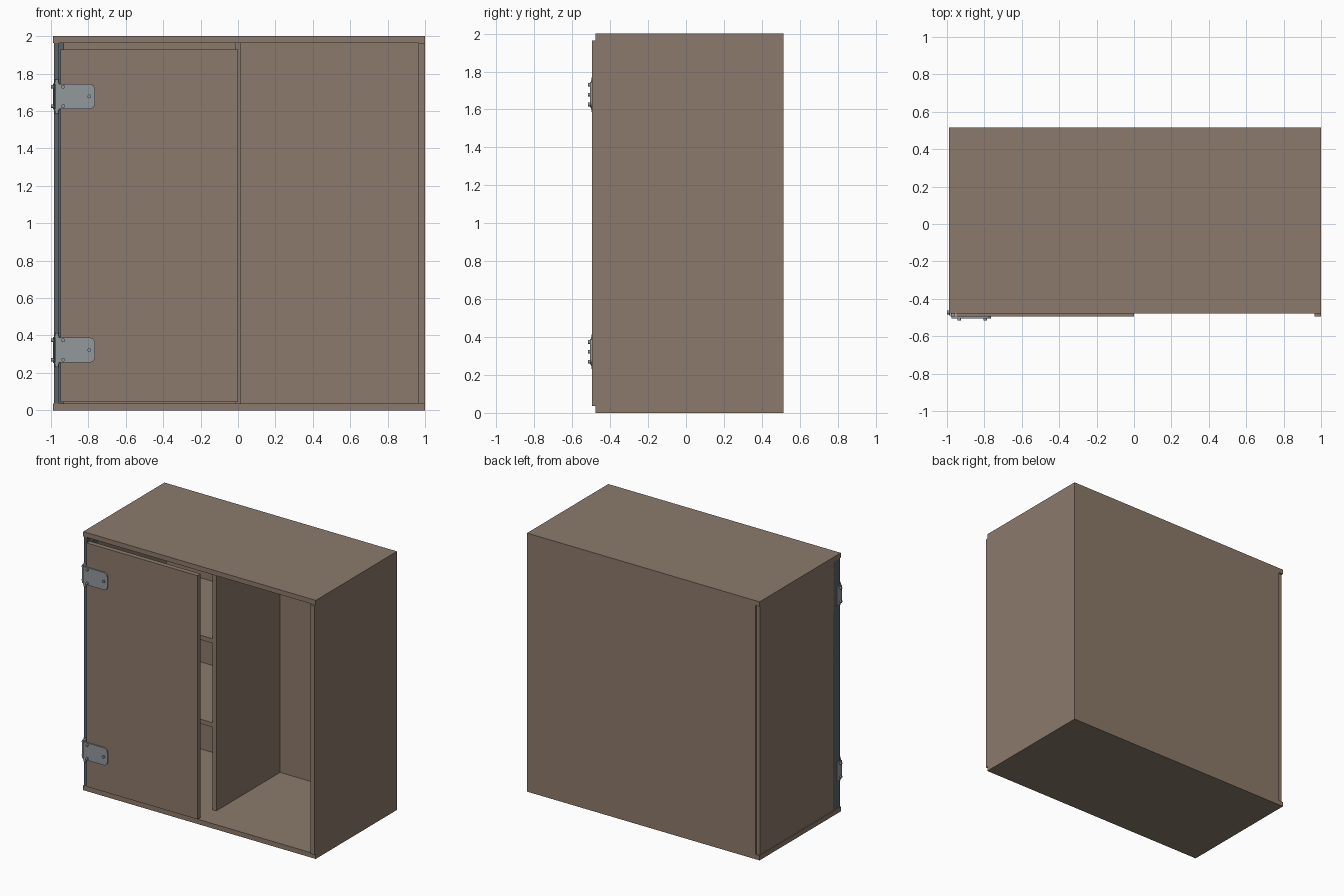
import bpy, bmesh, math
from mathutils import Matrix

if "Cube" in bpy.data.objects:
    bpy.data.objects.remove(bpy.data.objects["Cube"])


def material(name, rgb):
    m = bpy.data.materials.new(name)
    m.diffuse_color = (*rgb, 1)
    m.use_nodes = True
    m.node_tree.nodes["Principled BSDF"].inputs["Base Color"].default_value = m.diffuse_color
    return m


WOOD = material("brown_wood", (0.26, 0.193, 0.145))
STEEL = material("grey_steel", (0.29, 0.32, 0.335))
DARK = material("dark_steel", (0.105, 0.125, 0.138))


def finish(name, bm, mat):
    bmesh.ops.recalc_face_normals(bm, faces=bm.faces)
    me = bpy.data.meshes.new(name)
    bm.to_mesh(me)
    bm.free()
    me.materials.append(mat)
    ob = bpy.data.objects.new(name, me)
    bpy.context.collection.objects.link(ob)
    return ob


def box(name, x, y, z, mat=WOOD):
    bm = bmesh.new()
    bmesh.ops.create_cube(bm, size=1)
    for v in bm.verts:
        v.co = [(r[0] + r[1]) / 2 + c * (r[1] - r[0]) for r, c in zip((x, y, z), v.co)]
    return finish(name, bm, mat)


def cylinder(name, centre, radius, depth, axis, mat=STEEL):
    bm = bmesh.new()
    bmesh.ops.create_cone(bm, cap_ends=True, segments=16, radius1=radius,
                          radius2=radius, depth=depth)
    turn = {'x': Matrix.Rotation(math.pi / 2, 4, 'Y'),
            'y': Matrix.Rotation(math.pi / 2, 4, 'X'), 'z': Matrix()}[axis]
    bm.transform(Matrix.Translation(centre) @ turn)
    ob = finish(name, bm, mat)
    for p in ob.data.polygons:
        p.use_smooth = len(p.vertices) == 4
    return ob


def rounded_plate(name, x, y, z, r):
    """Plate facing the front with rounded corners on its right end."""
    pts = [(x[0], z[1]), (x[0], z[0])]
    for cz, start in ((z[0] + r, -90), (z[1] - r, 0)):
        for i in range(6):
            a = math.radians(start + 18 * i)
            pts.append((x[1] - r + r * math.cos(a), cz + r * math.sin(a)))
    bm = bmesh.new()
    f = bm.faces.new([bm.verts.new((px, y[0], pz)) for px, pz in pts])
    ext = bmesh.ops.extrude_face_region(bm, geom=[f])
    for v in ext['geom']:
        if isinstance(v, bmesh.types.BMVert):
            v.co.y = y[1]
    if f.is_valid is False or len(bm.faces) == len(pts) + 1:
        bm.faces.new([v for v in bm.verts if abs(v.co.y - y[0]) < 1e-6])
    return finish(name, bm, STEEL)


# Carcass
L, BACK, FRONT = -0.99, 0.515, -0.478
box("top_panel", (L, 1), (FRONT, BACK), (1.963, 2))
box("bottom_panel", (L, 1), (FRONT, BACK), (0, 0.037))
box("right_side_panel", (0.965, 1), (-0.495, BACK), (0.037, 1.963))
box("left_side_panel", (-0.985, -0.955), (-0.40, BACK - 0.012), (0.037, 1.963))
box("back_panel", (-0.955, 0.965), (0.49, BACK), (0.037, 1.963))

# Interior divider and shelves in the left half
box("divider", (-0.017, 0.017), (-0.29, 0.49), (0.037, 1.963))
for i, z in enumerate((0.71, 1.36)):
    box(f"shelf_{i + 1}", (-0.955, -0.017), (-0.29, 0.49), (z - 0.035, z))

# Metal hinge post, stepped around the door edge
box("hinge_post", (-0.985, -0.93), (-0.445, -0.39), (0.037, 1.963), DARK)
box("hinge_post_lip", (-0.985, -0.957), (-0.476, -0.445), (0.037, 1.963), DARK)

# Door
box("door", (-0.95, 0.0), (-0.495, -0.457), (0.045, 1.93))

# Two hinges with screws
for n, z in (("lower", 0.322), ("upper", 1.678)):
    rounded_plate(n + "_hinge_leaf", (-0.975, -0.765), (-0.505, -0.495),
                  (z - 0.067, z + 0.067), 0.03)
    box(n + "_hinge_frame_leaf", (-0.99, -0.985), (-0.49, -0.43),
        (z - 0.07, z + 0.07), STEEL)
    cylinder(n + "_hinge_barrel", (-0.968, -0.487, z), 0.014, 0.15, 'z')
    cylinder(n + "_hinge_pin", (-0.968, -0.487, z), 0.01, 0.182, 'z')
    for i, (sx, dz) in enumerate(((-0.935, 0.052), (-0.935, -0.052), (-0.795, 0))):
        cylinder(f"{n}_door_screw_{i + 1}", (sx, -0.51, z + dz), 0.01, 0.012, 'y')
    for i, dz in enumerate((0.052, -0.052)):
        cylinder(f"{n}_frame_screw_{i + 1}", (-0.994, -0.473, z + dz), 0.01, 0.012, 'x')
